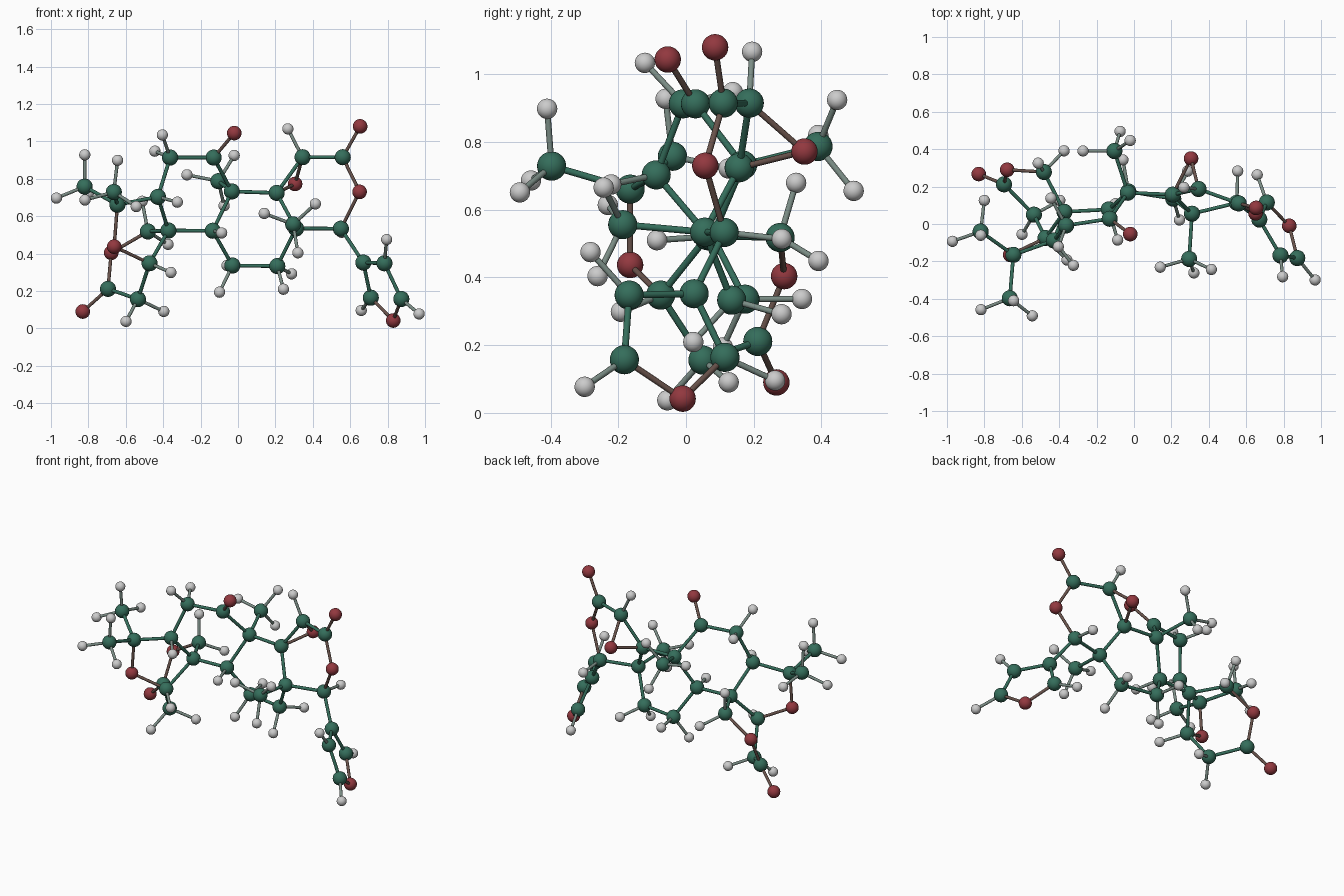
import bpy, bmesh, math
from mathutils import Vector, Matrix

if "Cube" in bpy.data.objects:
    bpy.data.objects.remove(bpy.data.objects["Cube"])

# Carbon atoms grouped by how many hydrogens they carry
carbons = {
    0: [(-.645, -.165, .661), (-.695, .212, .211), (-.372, .065, .523), (-.13, .028, .913),
        (-.033, .167, .732), (.207, .157, .724), (.31, .055, .534), (.56, .11, .915),
        (.67, .024, .352)],
    1: [(-.473, -.075, .348), (-.428, -.088, .703), (-.135, .078, .522), (.345, .187, .915),
        (.55, .113, .533), (.71, .115, .164), (.873, -.182, .157), (.783, -.168, .348)],
    2: [(-.535, .05, .156), (-.482, .278, .518), (-.363, -.008, .913), (-.03, .174, .336),
        (.21, .135, .333)],
    3: [(-.82, -.04, .758), (-.664, -.397, .729), (-.105, .39, .787), (.295, -.187, .556)],
}
oxygens = [(-.662, -.165, .437), (-.678, .29, .404), (-.83, .267, .09), (-.02, -.054, 1.044),
           (.305, .35, .772), (.653, .086, 1.08), (.65, .057, .73), (.83, -.01, .042)]
# One guiding hydrogen for each methyl, then for some single-hydrogen carbons
guides = [(-.82, -.06, .93), (-.645, -.417, .896), (-.02, .448, .926), (.32, -.26, .405),
          (.27, .195, 1.06), (.965, -.295, .08), (.66, .26, .097), (-.325, -.22, .675),
          (-.087, -.087, .51)]

C = [(Vector(p), n) for n, pts in carbons.items() for p in pts]
O = [Vector(p) for p in oxygens]
G = [Vector(p) for p in guides]
heavy = [(p, 'C') for p, n in C] + [(p, 'O') for p in O]
bonds = {'CC': [], 'CO': [], 'CH': []}
CH_LEN = 0.171

# Bonds between neighbouring heavy atoms
for i, (a, ka) in enumerate(heavy):
    for b, kb in heavy[i + 1:]:
        if (a - b).length < 0.28:
            bonds[ka + kb].append((a, b))

# Hydrogens placed from the geometry of each carbon
H = []
for p, n in C:
    if n == 0:
        continue
    units = [(q - p).normalized() for q, k in heavy if 0.01 < (q - p).length < 0.28]
    away = -sum(units, Vector()).normalized()
    guide = next((g for g in G if (g - p).length < 0.2), None)
    if n == 1:
        dirs = [(guide - p).normalized() if guide else away]
    elif n == 2:
        side = units[0].cross(units[1]).normalized()
        t = math.radians(54)
        dirs = [away * math.cos(t) + side * s * math.sin(t) for s in (1, -1)]
    else:
        g = guide - p
        out = (g - away * g.dot(away)).normalized()
        t = math.radians(70)
        first = away * math.cos(t) + out * math.sin(t)
        dirs = [Matrix.Rotation(math.radians(120 * k), 3, away) @ first for k in range(3)]
    for d in dirs:
        h = p + d * CH_LEN
        H.append(h)
        bonds['CH'].append((p, h))


def material(name, rgb):
    m = bpy.data.materials.new(name)
    m.diffuse_color = (*rgb, 1)
    m.use_nodes = True
    m.node_tree.nodes["Principled BSDF"].inputs["Base Color"].default_value = m.diffuse_color
    return m


def finish(bm, name, mat):
    for f in bm.faces:
        f.smooth = True
    me = bpy.data.meshes.new(name)
    bm.to_mesh(me)
    bm.free()
    if mat:
        me.materials.append(mat)
    bpy.context.collection.objects.link(bpy.data.objects.new(name, me))


def balls(name, points, radius, mat):
    bm = bmesh.new()
    for p in points:
        bmesh.ops.create_uvsphere(bm, u_segments=28, v_segments=16, radius=radius,
                                  matrix=Matrix.Translation(p))
    finish(bm, name, mat)


def sticks(name, pairs, radius, mat):
    bm = bmesh.new()
    for a, b in pairs:
        d = b - a
        turn = d.to_track_quat('Z', 'Y').to_matrix().to_4x4()
        bmesh.ops.create_cone(bm, segments=14, radius1=radius, radius2=radius, depth=d.length,
                              matrix=Matrix.Translation((a + b) / 2) @ turn)
    finish(bm, name, mat)


green = material("green", (.035, .155, .105))
red = material("red", (.29, .04, .05))
brown = material("brown", (.14, .085, .07))
pale = material("pale_green", (.2, .27, .24))

# Atoms
balls("carbon_atoms", [p for p, n in C], 0.043, green)
balls("oxygen_atoms", O, 0.039, red)
balls("hydrogen_atoms", H, 0.03, None)
# Bonds
sticks("carbon_bonds", bonds['CC'], 0.010, green)
sticks("oxygen_bonds", bonds['CO'], 0.009, brown)
sticks("hydrogen_bonds", bonds['CH'], 0.009, pale)
